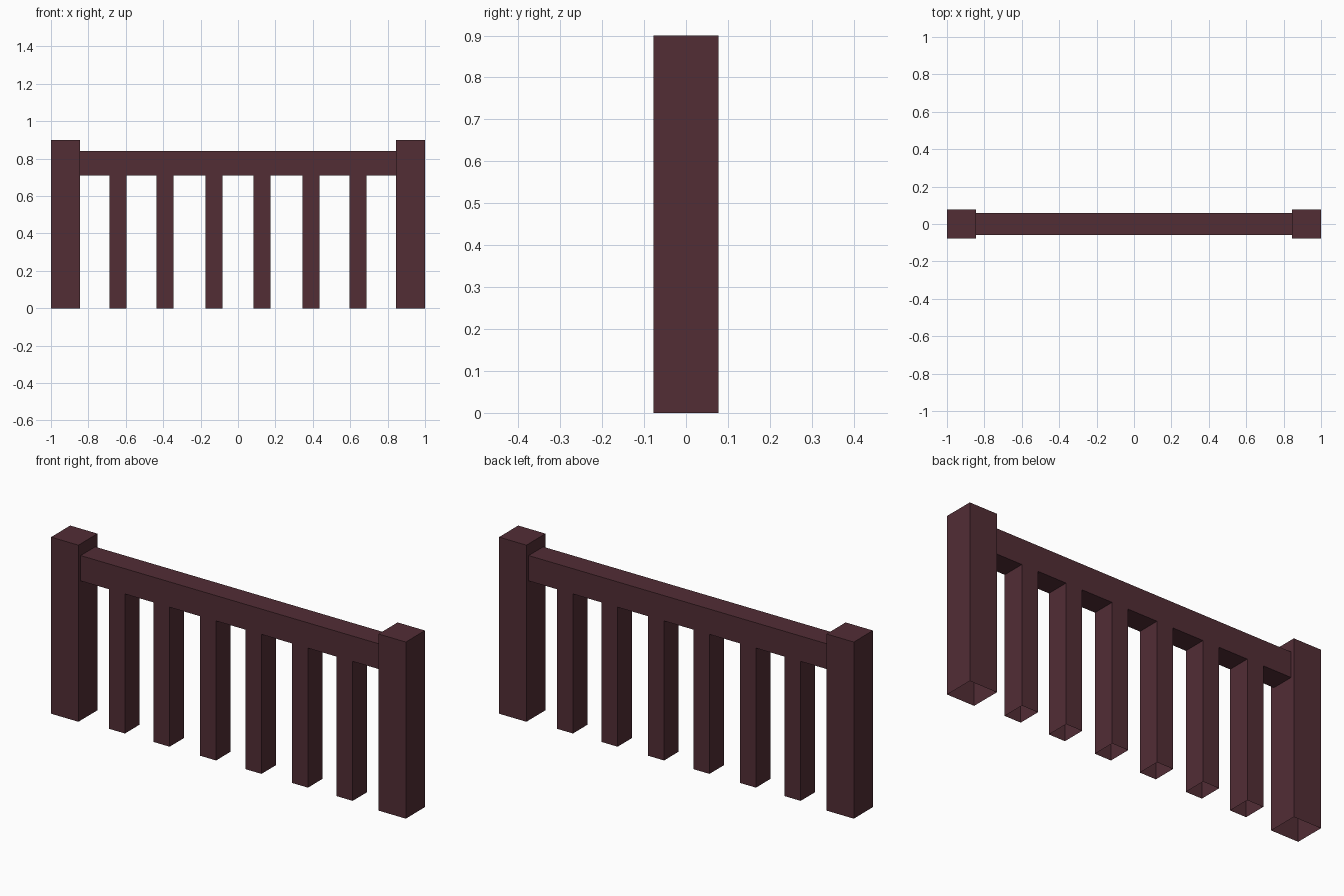
import bpy
import bmesh

if "Cube" in bpy.data.objects:
    bpy.data.objects.remove(bpy.data.objects["Cube"])

wood = bpy.data.materials.new("dark red wood")
wood.diffuse_color = (0.0844, 0.0262, 0.0356, 1.0)
wood.use_nodes = True
wood.node_tree.nodes["Principled BSDF"].inputs["Base Color"].default_value = wood.diffuse_color


def box(name, x0, x1, depth, z0, z1, open_axes=()):
    """Box centred on y=0; open_axes lists (axis, sign) of faces left off."""
    bm = bmesh.new()
    bmesh.ops.create_cube(bm, size=1)
    off = [f for f in bm.faces
           if any(f.normal[a] * s > 0.9 for a, s in open_axes)]
    bmesh.ops.delete(bm, geom=off, context='FACES_ONLY')
    for v in bm.verts:
        v.co = ((x0 + x1) / 2 + v.co.x * (x1 - x0),
                v.co.y * depth,
                (z0 + z1) / 2 + v.co.z * (z1 - z0))
    mesh = bpy.data.meshes.new(name)
    bm.to_mesh(mesh)
    bm.free()
    mesh.materials.append(wood)
    obj = bpy.data.objects.new(name, mesh)
    bpy.context.collection.objects.link(obj)
    return obj


POST, SLAT, DEPTH = 0.154, 0.091, 0.117
RAIL_BOTTOM, RAIL_TOP, POST_TOP = 0.711, 0.84, 0.9
inner = 1 - POST

# End posts, hollow at the foot
box("left_post", -1, -inner, POST, 0, POST_TOP, [(2, -1)])
box("right_post", inner, 1, POST, 0, POST_TOP, [(2, -1)])

# Top rail, its ends butting against the posts
box("top_rail", -inner, inner, DEPTH, RAIL_BOTTOM, RAIL_TOP, [(0, -1), (0, 1)])

# Balusters flush with the rail, open at top and foot
for side in (-1, 1):
    for x in (0.128, 0.390, 0.642):
        c = side * x
        box("baluster", c - SLAT / 2, c + SLAT / 2, DEPTH, 0, RAIL_BOTTOM,
            [(2, -1), (2, 1)])
